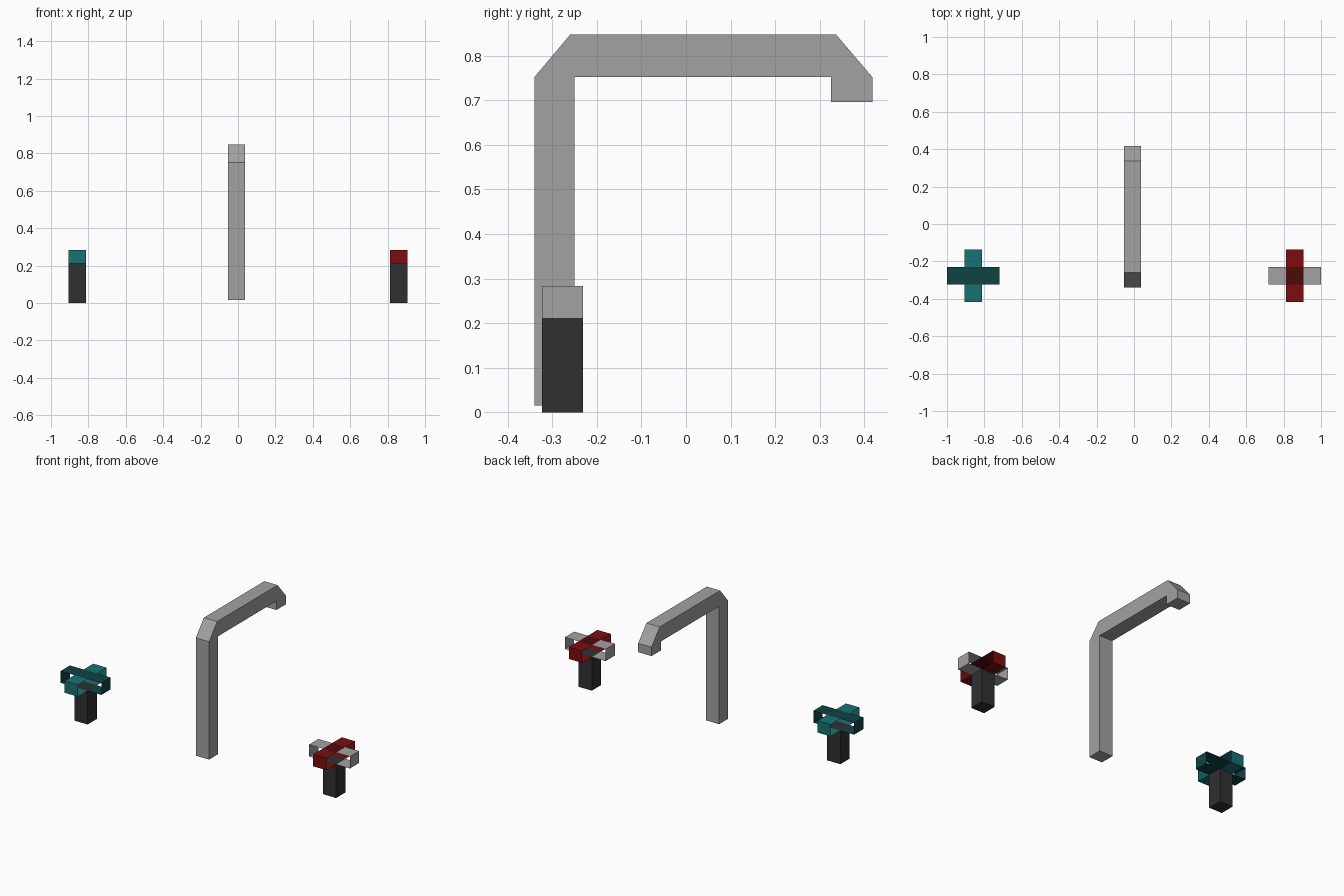
import bpy, bmesh
from mathutils import Vector

if "Cube" in bpy.data.objects:
    bpy.data.objects.remove(bpy.data.objects["Cube"])


def material(name, r, g, b):
    m = bpy.data.materials.new(name)
    m.diffuse_color = (r, g, b, 1)
    m.use_nodes = True
    m.node_tree.nodes["Principled BSDF"].inputs["Base Color"].default_value = m.diffuse_color
    return m


GREY = material("steel grey", 0.36, 0.36, 0.36)
DARK = material("charcoal", 0.03, 0.03, 0.03)
TEAL = material("teal", 0.008, 0.17, 0.17)
DEEP_TEAL = material("deep teal", 0.005, 0.055, 0.055)
RED = material("red", 0.2, 0.004, 0.004)
DEEP_RED = material("deep red", 0.07, 0.003, 0.003)


def finish(bm, name, mats):
    mesh = bpy.data.meshes.new(name)
    bm.to_mesh(mesh)
    bm.free()
    for m in mats:
        mesh.materials.append(m)
    ob = bpy.data.objects.new(name, mesh)
    bpy.context.collection.objects.link(ob)
    return ob


# Spout: side profile (y, z) extruded along x
profile = [(-0.34, 0.015), (-0.25, 0.015), (-0.25, 0.752), (0.325, 0.752),
           (0.325, 0.696), (0.418, 0.696), (0.418, 0.752), (0.337, 0.847),
           (-0.26, 0.847), (-0.34, 0.752)]
bm = bmesh.new()
face = bm.faces.new([bm.verts.new((-0.054, y, z)) for y, z in profile])
ext = bmesh.ops.extrude_face_region(bm, geom=[face])
bmesh.ops.translate(bm, vec=(0.092, 0, 0),
                    verts=[v for v in ext["geom"] if isinstance(v, bmesh.types.BMVert)])
bmesh.ops.recalc_face_normals(bm, faces=bm.faces)
finish(bm, "spout", [GREY])

W, R = 0.046, 0.141          # half width of an arm, reach of an arm
Z0, Z1 = 0.21, 0.284         # bottom and top of the cross handle
CY = -0.277


def handle(side, cx, x_mat, y_mat, hub_mat):
    # Square post
    bm = bmesh.new()
    bmesh.ops.create_cube(bm, size=1)
    for v in bm.verts:
        v.co = (cx + v.co.x * 2 * W, CY + v.co.y * 2 * W, (v.co.z + 0.5) * Z0)
    finish(bm, side + "_post", [DARK])

    # Cross handle: four open-sided arms (top, end, bottom) round a hub plate
    bm = bmesh.new()
    c = Vector((cx, CY, 0))
    up = Vector((0, 0, 1))
    for i, d in enumerate(((1, 0), (0, 1), (-1, 0), (0, -1))):
        d = Vector((d[0], d[1], 0))
        s = up.cross(d) * W
        path = [d * W + up * Z1, d * R + up * Z1, d * R + up * Z0, d * W + up * Z0]
        rows = [[bm.verts.new(c + p - s), bm.verts.new(c + p + s)] for p in path]
        for a, b in zip(rows, rows[1:]):
            f = bm.faces.new((a[0], b[0], b[1], a[1]))
            f.material_index = i % 2
    hub = bm.faces.new([bm.verts.new((cx + x * W, CY + y * W, Z1))
                        for x, y in ((-1, -1), (1, -1), (1, 1), (-1, 1))])
    hub.material_index = 2
    bmesh.ops.remove_doubles(bm, verts=bm.verts, dist=1e-4)
    finish(bm, side + "_cross_handle", [x_mat, y_mat, hub_mat])


handle("left", -0.86, DEEP_TEAL, TEAL, DEEP_TEAL)
handle("right", 0.859, GREY, RED, DEEP_RED)
